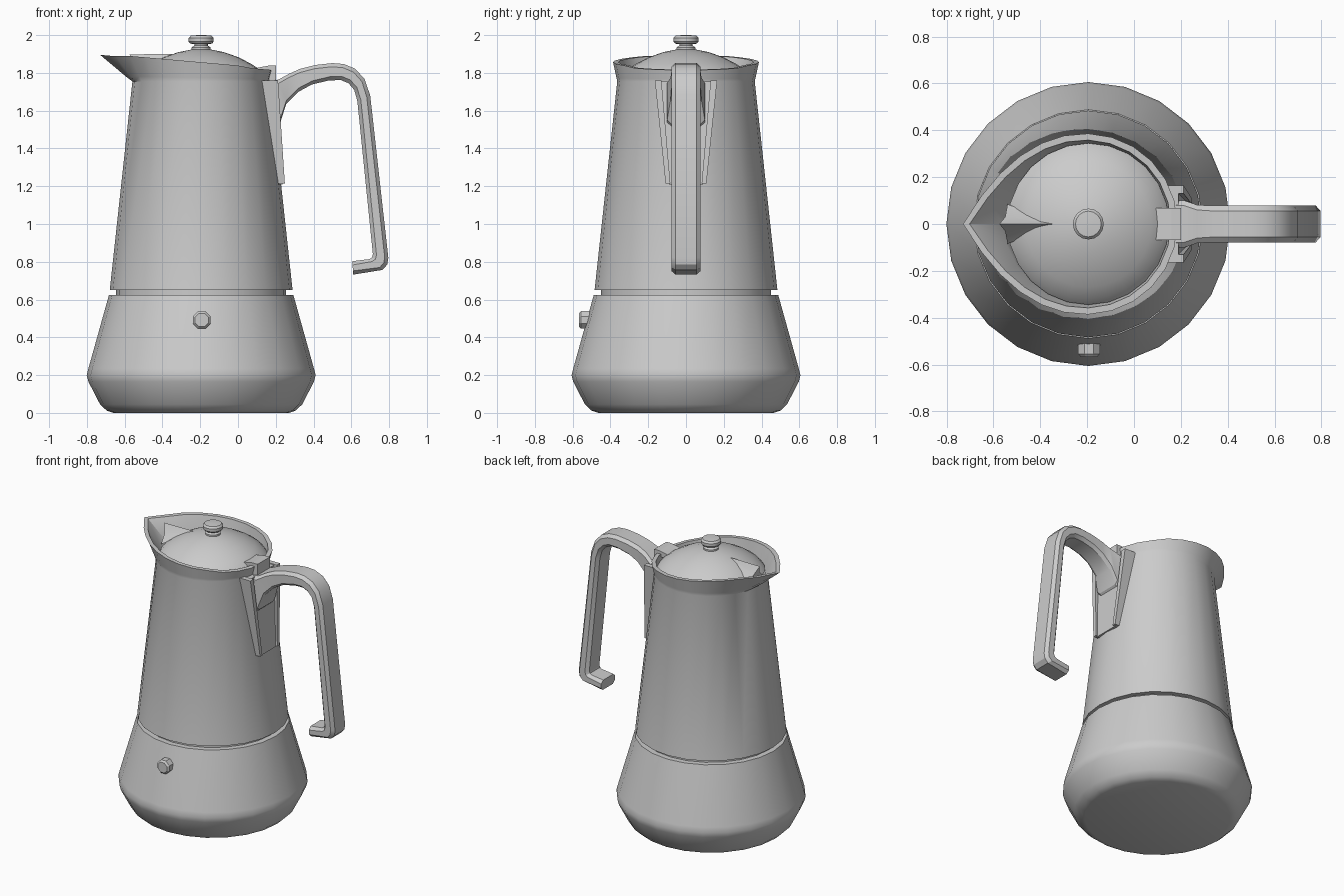
import bpy, bmesh, math
from mathutils import Vector

CX = -0.195   # pot axis
SEG = 24


def loft(name, rings, angle=30):
    """Skin closed rings of equal point count and cap both ends."""
    bm = bmesh.new()
    vs = [[bm.verts.new(p) for p in r] for r in rings]
    n = len(rings[0])
    for a, b in zip(vs, vs[1:]):
        for k in range(n):
            bm.faces.new((a[k], a[(k + 1) % n], b[(k + 1) % n], b[k]))
    bm.faces.new(vs[0][::-1])
    bm.faces.new(vs[-1])
    bmesh.ops.recalc_face_normals(bm, faces=bm.faces)
    me = bpy.data.meshes.new(name)
    bm.to_mesh(me)
    bm.free()
    ob = bpy.data.objects.new(name, me)
    bpy.context.collection.objects.link(ob)
    bpy.ops.object.select_all(action='DESELECT')
    ob.select_set(True)
    bpy.context.view_layer.objects.active = ob
    if angle:
        bpy.ops.object.shade_smooth_by_angle(angle=math.radians(angle))
    return ob


def circle(r, z, seg=SEG):
    return [(CX + r * math.cos(2 * math.pi * k / seg),
             r * math.sin(2 * math.pi * k / seg), z) for k in range(seg)]


def lathe(name, profile, seg=SEG, angle=35):
    return loft(name, [circle(r, z, seg) for r, z in profile], angle)


def box_loft(name, low, high):
    """Tapered block; each end is (x0, x1, y0, y1, z)."""
    return loft(name, [[(a, c, z), (b, c, z), (b, d, z), (a, d, z)]
                       for a, b, c, d, z in (low, high)], 0)


# Water chamber and the gasket ring above it
lathe("water_chamber", [(0.465, 0), (0.50, 0.012), (0.535, 0.045), (0.597, 0.165),
                        (0.606, 0.2), (0.597, 0.235), (0.488, 0.625), (0.44, 0.625)])
lathe("gasket_ring", [(0.45, 0.61), (0.45, 0.66)])


# Upper jug with a flared rim drawn out to a spout on the left
def rim(t, inset=0.0):
    """t = 0 at the neck, 1 at the lip."""
    pts = []
    for k in range(SEG):
        a = 2 * math.pi * k / SEG
        d = abs(math.pi - a)
        lip = 0.38 + 0.155 * math.exp(-d / math.radians(28))
        r = 0.364 * (1 - t) + lip * t - inset
        x = CX + r * math.cos(a)
        z_lip = 1.895 - 0.088 * (x + 0.725)
        if 0.3 < d < 2.2:
            z_lip += 0.008
        pts.append((x, r * math.sin(a), 1.755 * (1 - t) + z_lip * t))
    return pts


lathe_rings = [circle(0.45, 0.65), circle(0.484, 0.65), circle(0.364, 1.755),
               rim(0.2), rim(1), rim(1, 0.028), rim(0.15, 0.022),
               circle(0.335, 1.72), circle(0.42, 0.75)]
loft("jug", lathe_rings, 35)

# Domed lid, its pouring ridge and knob
lathe("lid", [(0.33, 1.765), (0.345, 1.78), (0.32, 1.81), (0.27, 1.845), (0.20, 1.882),
              (0.12, 1.91), (0.05, 1.924), (0.015, 1.926)])
loft("lid_pouring_ridge", [
    [(-0.575, 0, 1.898), (-0.55, -0.03, 1.845), (-0.54, -0.085, 1.79), (-0.54, 0.085, 1.79), (-0.55, 0.03, 1.845)],
    [(-0.35, 0, 1.90), (-0.35, -0.004, 1.89), (-0.35, -0.008, 1.88), (-0.35, 0.008, 1.88), (-0.35, 0.004, 1.89)]], 30)
lathe("lid_knob", [(0.05, 1.90), (0.05, 1.935), (0.035, 1.945), (0.035, 1.952), (0.058, 1.955),
                   (0.066, 1.965), (0.066, 1.985), (0.055, 1.997), (0.02, 2.0)], 16)

# Hinge: flat tab on the lid folding down to the bracket
hinge = [(0.075, 1.822), (0.16, 1.838), (0.20, 1.838), (0.20, 1.75),
         (0.165, 1.75), (0.165, 1.80), (0.08, 1.79)]
loft("lid_hinge", [[(x, y, z) for x, z in hinge] for y in (-0.068, 0.068)], 0)

# Handle bracket: shallow wedge with a fin on each side
box_loft("bracket_core", (0.20, 0.236, -0.09, 0.09, 1.21), (0.10, 0.19, -0.14, 0.14, 1.755))
for s, side in ((-1, "front"), (1, "back")):
    box_loft("bracket_fin_" + side,
             (0.195, 0.248, s * 0.083, s * 0.108, 1.215),
             (0.09, 0.212, s * 0.13, s * 0.165, 1.76))

# Handle: chamfered section lofted through (outer, inner, half width) stations
stations = [((0.17, 1.755), (0.19, 1.50), 0.10), ((0.215, 1.765), (0.222, 1.53), 0.10),
            ((0.27, 1.795), (0.255, 1.635), 0.082), ((0.33, 1.822), (0.32, 1.70), 0.078),
            ((0.41, 1.842), (0.39, 1.738), 0.078), ((0.50, 1.852), (0.48, 1.76), 0.078),
            ((0.56, 1.847), (0.545, 1.762), 0.078), ((0.62, 1.822), (0.585, 1.745), 0.078),
            ((0.67, 1.768), (0.615, 1.71), 0.078), ((0.70, 1.68), (0.632, 1.65), 0.078),
            ((0.796, 0.82), (0.714, 0.84), 0.078), ((0.79, 0.785), (0.709, 0.822), 0.078),
            ((0.765, 0.757), (0.695, 0.814), 0.078), ((0.61, 0.732), (0.605, 0.803), 0.078)]
rings = []
for o, i, w in stations:
    o, i = Vector((o[0], 0, o[1])), Vector((i[0], 0, i[1]))
    c = (i - o).normalized() * 0.02
    y0, y1 = Vector((0, w - 0.022, 0)), Vector((0, w, 0))
    rings.append([o - y0, o + c - y1, i - c - y1, i - y0, i + y0, i - c + y1, o + c + y1, o + y0])
loft("handle", rings, 28)

# Safety valve on the front of the chamber
valve = [(0.035, -0.48), (0.05, -0.50), (0.05, -0.555), (0.038, -0.567)]
loft("safety_valve", [[(-0.192 + r * math.cos(math.pi * (k + 0.5) / 4), y,
                        0.492 + r * math.sin(math.pi * (k + 0.5) / 4)) for k in range(8)]
                      for r, y in valve], 0)
